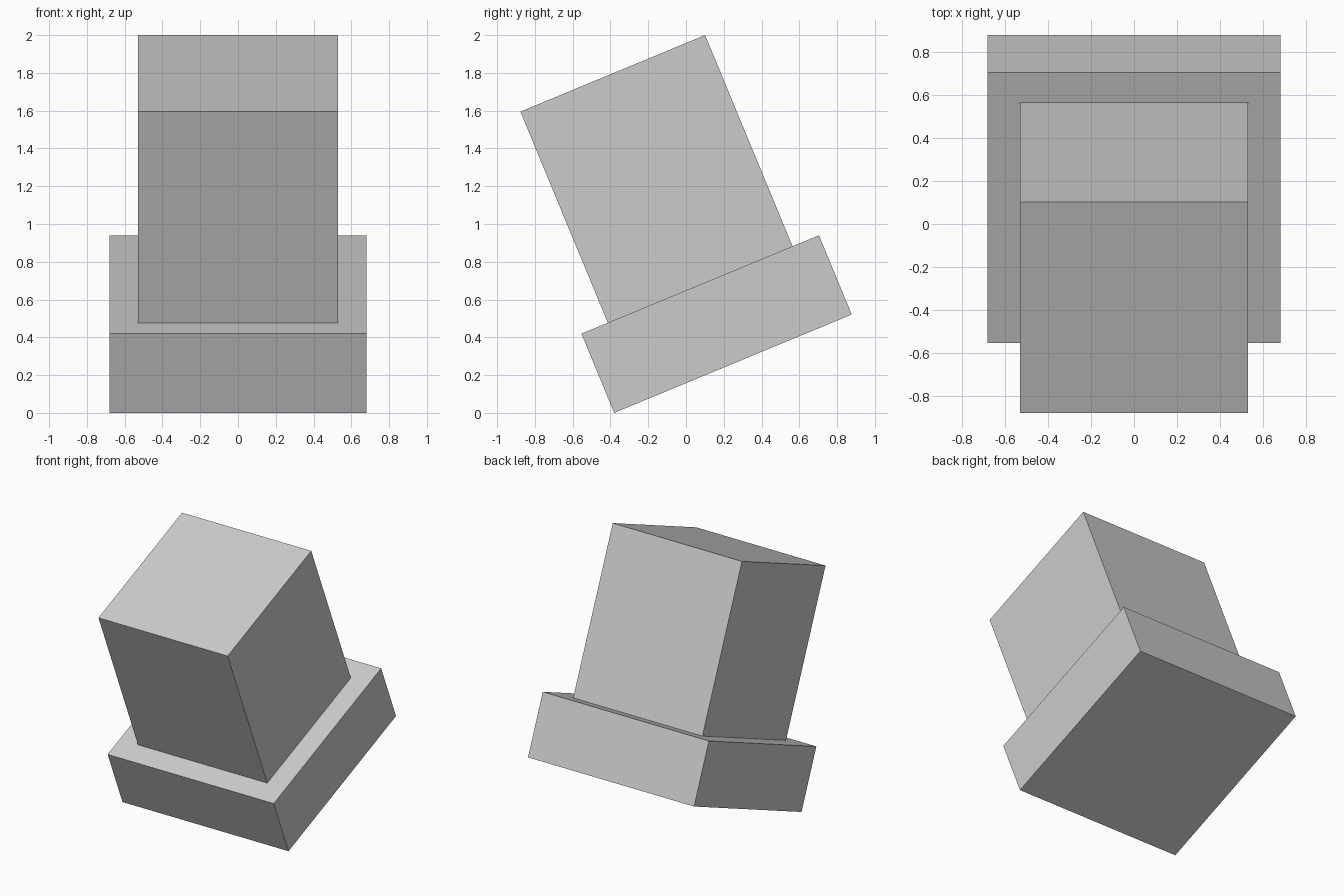
import bpy
import math
from mathutils import Matrix, Vector

if "Cube" in bpy.data.objects:
    bpy.data.objects.remove(bpy.data.objects["Cube"])

U = 2 / (11 * math.cos(math.pi / 8) + 8 * math.sin(math.pi / 8))  # module size
TILT = math.radians(22.5)

grey = bpy.data.materials.new("plain grey")
grey.diffuse_color = (0.6, 0.6, 0.6, 1)
grey.use_nodes = True
grey.node_tree.nodes["Principled BSDF"].inputs["Base Color"].default_value = grey.diffuse_color

# Both parts tilt together about the front bottom edge of the base
tilt = Matrix.Translation((0, -0.38, 0)) @ Matrix.Rotation(TILT, 4, 'X')


def block(name, width, height, bottom):
    """Square block in module units, centred on the base and tilted."""
    bpy.ops.mesh.primitive_cube_add(size=1)
    ob = bpy.context.object
    ob.name = name
    size = Matrix.Diagonal(Vector((width, width, height, 1)))
    place = Matrix.Translation((0, 4.5 * U, (bottom + height / 2) * U))
    ob.data.transform(tilt @ place @ Matrix.Scale(U, 4) @ size)
    ob.data.materials.append(grey)


# Wide base slab and the narrower block standing on it
block("base_slab", 9, 3, 0)
block("upper_block", 7, 8, 3)
